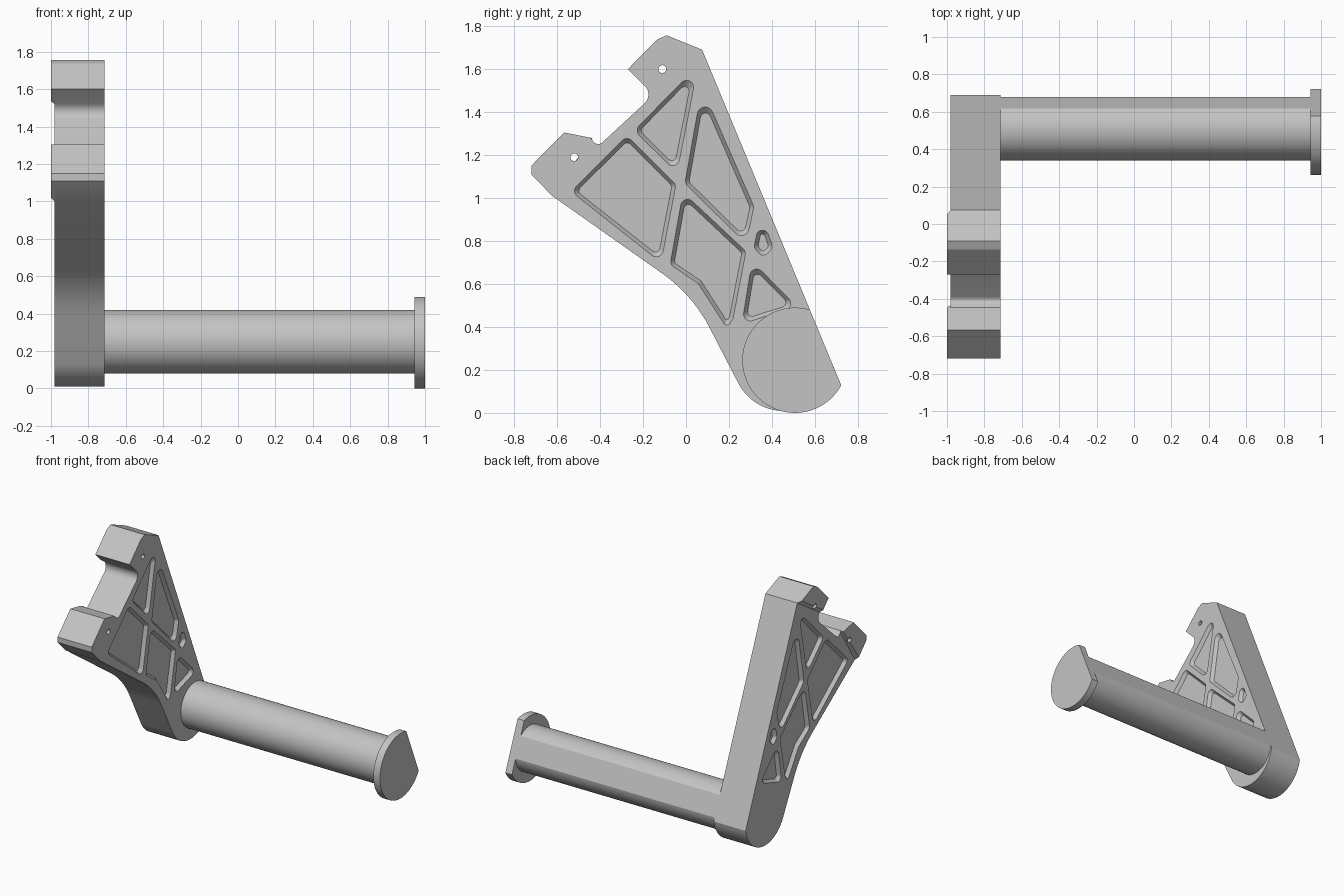
import bpy, bmesh, math
from mathutils import Vector

if "Cube" in bpy.data.objects:
    bpy.data.objects.remove(bpy.data.objects["Cube"])

GREY = bpy.data.materials.new("satin grey")
GREY.diffuse_color = (0.55, 0.55, 0.55, 1)
GREY.use_nodes = True
GREY.node_tree.nodes["Principled BSDF"].inputs["Base Color"].default_value = GREY.diffuse_color

# Back edge of the bracket: one straight line that trims every part
NORMAL = Vector((0.924, 0.383))
OFFSET = 0.7166
X_OUT, X_IN = -0.98, -0.715


def rounded(points, radii, steps=8):
    """Round the corners of a (y, z) polygon."""
    result = []
    n = len(points)
    for i, p in enumerate(points):
        r = radii[i] if isinstance(radii, list) else radii
        p = Vector(p)
        a, b = Vector(points[i - 1]) - p, Vector(points[(i + 1) % n]) - p
        if r <= 0:
            result.append(p)
            continue
        half = a.angle(b) / 2
        t = min(r / math.tan(half), 0.47 * a.length, 0.47 * b.length)
        r = t * math.tan(half)
        centre = p + (a.normalized() + b.normalized()).normalized() * (r / math.sin(half))
        u = p + a.normalized() * t - centre
        v = p + b.normalized() * t - centre
        sweep = math.pi - 2 * half
        for k in range(steps + 1):
            f = k / steps
            result.append(centre + (u * math.sin((1 - f) * sweep) + v * math.sin(f * sweep)) / math.sin(sweep))
    return result


def inset(points, d):
    """Move every edge of a polygon inward by d."""
    pts = [Vector(p) for p in points]
    n = len(pts)
    area = sum(pts[i - 1].x * pts[i].y - pts[i].x * pts[i - 1].y for i in range(n))
    s = 1 if area > 0 else -1
    out = []
    for i, p in enumerate(pts):
        e1, e2 = (p - pts[i - 1]).normalized(), (pts[(i + 1) % n] - p).normalized()
        n1, n2 = Vector((-e1.y, e1.x)) * s, Vector((-e2.y, e2.x)) * s
        out.append(p + (n1 + n2) * d / (1 + n1.dot(n2)))
    return out


def arc(cy, cz, r, start, end, steps):
    return [Vector((cy + r * math.cos(start + (end - start) * k / steps),
                    cz + r * math.sin(start + (end - start) * k / steps)))
            for k in range(steps + 1)]


def trimmed_circle(cy, cz, r, steps=72):
    d = OFFSET - NORMAL.dot(Vector((cy, cz)))
    phi, half = math.atan2(NORMAL.y, NORMAL.x), math.acos(d / r)
    return arc(cy, cz, r, phi + half, phi + 2 * math.pi - half, steps)


def loft(bm, loop_a, xa, loop_b, xb):
    a = [bm.verts.new((xa, p[0], p[1])) for p in loop_a]
    b = [bm.verts.new((xb, p[0], p[1])) for p in loop_b]
    bm.faces.new(a)
    bm.faces.new(b[::-1])
    for i in range(len(a)):
        bm.faces.new((a[i - 1], b[i - 1], b[i], a[i]))


def make_object(name, bm):
    bmesh.ops.recalc_face_normals(bm, faces=bm.faces[:])
    mesh = bpy.data.meshes.new(name)
    bm.to_mesh(mesh)
    bm.free()
    obj = bpy.data.objects.new(name, mesh)
    bpy.context.collection.objects.link(obj)
    mesh.materials.append(GREY)
    return obj


def prism(name, loop_a, xa, loop_b, xb):
    bm = bmesh.new()
    loft(bm, loop_a, xa, loop_b, xb)
    return make_object(name, bm)


def select_only(obj):
    bpy.ops.object.select_all(action='DESELECT')
    obj.select_set(True)
    bpy.context.view_layer.objects.active = obj


def cut(obj, cutter):
    mod = obj.modifiers.new("cut", 'BOOLEAN')
    mod.operation, mod.solver, mod.object = 'DIFFERENCE', 'EXACT', cutter
    select_only(obj)
    bpy.ops.object.modifier_apply(modifier=mod.name)


# Bracket plate with clamp notch and rounded foot
corners = [(0.075, 1.69), (-0.09, 1.757), (-0.135, 1.737), (-0.27, 1.6), (-0.15, 1.48),
           (-0.41, 1.24), (-0.447, 1.281), (-0.567, 1.305), (-0.72, 1.15), (-0.72, 1.11),
           (-0.623, 1.01), (0.031, 0.549), (0.245, 0.135)]
radii = [0, 0, 0, 0, 0.056, 0.04, 0, 0, 0, 0, 0, 0.7, 0]
outline = rounded(corners, radii)[:-1]
outline += arc(0.455, 0.247, 0.238, math.radians(208), math.radians(350.4), 32)
plate = prism("bracket_plate", outline, X_OUT, outline, X_IN)

# Raised pads on the outer side of the two jaws, chamfered on the inner edge
upper = [(0.075, 1.69), (-0.09, 1.757), (-0.135, 1.737), (-0.27, 1.6), (-0.19, 1.52)]
upper_top = upper[:]
upper_top[0], upper_top[4] = (0.05, 1.70), (-0.205, 1.535)
lower = [(-0.435, 1.279), (-0.447, 1.281), (-0.567, 1.305), (-0.72, 1.15), (-0.72, 1.11), (-0.61, 1.001)]
lower_top = lower[:]
lower_top[0], lower_top[5] = (-0.446, 1.2808), (-0.63, 1.018)
pads = [prism("upper_jaw_pad", upper, X_OUT, upper_top, -1.0),
        prism("lower_jaw_pad", lower, X_OUT, lower_top, -1.0)]

# Lightening pockets with sloped walls, same on both sides
pockets = [
    ([(0.056, 1.616), (-0.24, 1.314), (-0.042, 1.117)], 0.035),
    ([(0.074, 1.514), (-0.005, 1.068), (0.279, 0.788), (0.316, 0.96)], 0.04),
    ([(-0.274, 1.29), (-0.535, 1.03), (-0.116, 0.70), (-0.047, 1.063)], 0.035),
    ([(-0.014, 1.026), (-0.074, 0.69), (0.056, 0.603), (0.19, 0.395), (0.219, 0.44), (0.279, 0.751)], 0.035),
    ([(0.307, 0.705), (0.26, 0.412), (0.367, 0.449), (0.516, 0.495)], 0.035),
    ([(0.333, 0.849), (0.377, 0.849), (0.405, 0.77), (0.358, 0.72), (0.316, 0.77)], 0.03),
]
DEPTH, SLOPE, EXTRA = 0.025, 0.7, 0.005
bm = bmesh.new()
for points, r in pockets:
    mouth = rounded(inset(points, -EXTRA * SLOPE), r)
    floor = rounded(inset(points, DEPTH * SLOPE), r * 0.6)
    for x, inward in ((X_IN, -1), (X_OUT, 1)):
        loft(bm, mouth, x - inward * EXTRA, floor, x + inward * DEPTH)
pocket_cutter = make_object("pocket_cutter", bm)

# Bolt holes through both jaws
bm = bmesh.new()
for cy, cz in ((-0.11, 1.6), (-0.52, 1.19)):
    ring = arc(cy, cz, 0.018, 0, 2 * math.pi, 24)[:-1]
    loft(bm, ring, -1.1, ring, -0.6)
hole_cutter = make_object("hole_cutter", bm)

cut(plate, pocket_cutter)
for obj in [plate] + pads:
    cut(obj, hole_cutter)
for helper in (pocket_cutter, hole_cutter):
    bpy.data.objects.remove(helper)

# Rod and end disc, both flattened along the back edge line
rod_loop = trimmed_circle(0.51, 0.249, 0.17)
rod = prism("rod", rod_loop, X_IN, rod_loop, 0.945)
disc_loop = trimmed_circle(0.507, 0.245, 0.245)
disc = prism("end_disc", disc_loop, 0.945, disc_loop, 1.0)

for obj in [plate, rod, disc] + pads:
    select_only(obj)
    bpy.ops.object.shade_smooth_by_angle(angle=math.radians(20))
